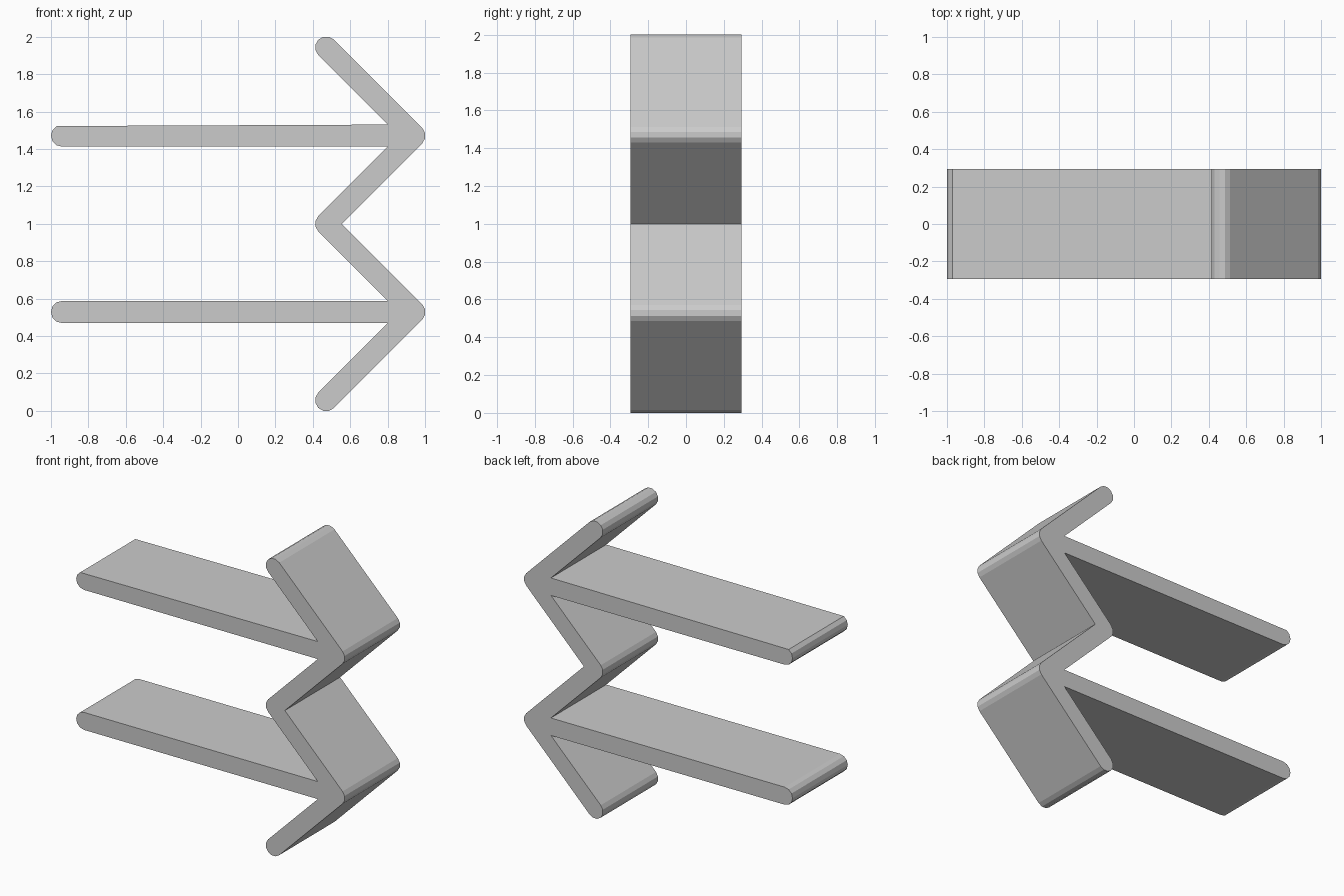
import bpy
import bmesh
from math import cos, sin, radians, sqrt

cube = bpy.data.objects.get("Cube")
if cube:
    bpy.data.objects.remove(cube, do_unlink=True)

R = 0.059                           # half thickness of every bar
HALF_DEPTH = 0.294
TIP_X = 1 - R * cos(radians(15))    # centre of the pointed joints
RISE = TIP_X / 2                    # height of each diagonal arm
BACK_X = TIP_X - RISE               # centre of the rear joint and arm ends
BAR_X = R - 1                       # centre of the bar's rounded end
INNER_X = TIP_X - R - R * sqrt(2)   # inner corner between bar and arm
UPPER, LOWER = 1 + RISE, 1 - RISE


def arc(x, z, start, end):
    """Rounded corner in 30 degree facets."""
    return [(x + R * cos(radians(a)), z + R * sin(radians(a)))
            for a in range(start, end + 1, 30)]


def bar(z, start):
    """Long horizontal bar between its two inner corners."""
    return [(INNER_X, z + R)] + arc(BAR_X, z, start, 270) + [(INNER_X, z - R)]


# One continuous outline, counter-clockwise from the top arm's end
outline = (
    arc(BACK_X, UPPER + RISE, 45, 225)
    + bar(UPPER, 120)
    + arc(BACK_X, 1, 135, 225)
    + bar(LOWER, 90)
    + arc(BACK_X, LOWER - RISE, 135, 315)
    + arc(TIP_X, LOWER, -45, 45)
    + [(BACK_X + R * sqrt(2), 1)]
    + arc(TIP_X, UPPER, -45, 45)
)

# Extrude the outline from front to back
bm = bmesh.new()
face = bm.faces.new([bm.verts.new((x, -HALF_DEPTH, z)) for x, z in outline])
result = bmesh.ops.extrude_face_region(bm, geom=[face], use_keep_orig=True)
moved = [v for v in result["geom"] if isinstance(v, bmesh.types.BMVert)]
bmesh.ops.translate(bm, verts=moved, vec=(0, 2 * HALF_DEPTH, 0))
bmesh.ops.recalc_face_normals(bm, faces=bm.faces[:])
mesh = bpy.data.meshes.new("double_arrow_bracket")
bm.to_mesh(mesh)
bm.free()
bracket = bpy.data.objects.new("double_arrow_bracket", mesh)
bpy.context.collection.objects.link(bracket)

# Plain grey material
grey = bpy.data.materials.new("light_grey")
grey.use_nodes = True
colour = (0.6, 0.6, 0.6, 1)
grey.diffuse_color = colour
for node in grey.node_tree.nodes:
    if node.type == "BSDF_PRINCIPLED":
        node.inputs["Base Color"].default_value = colour
mesh.materials.append(grey)
